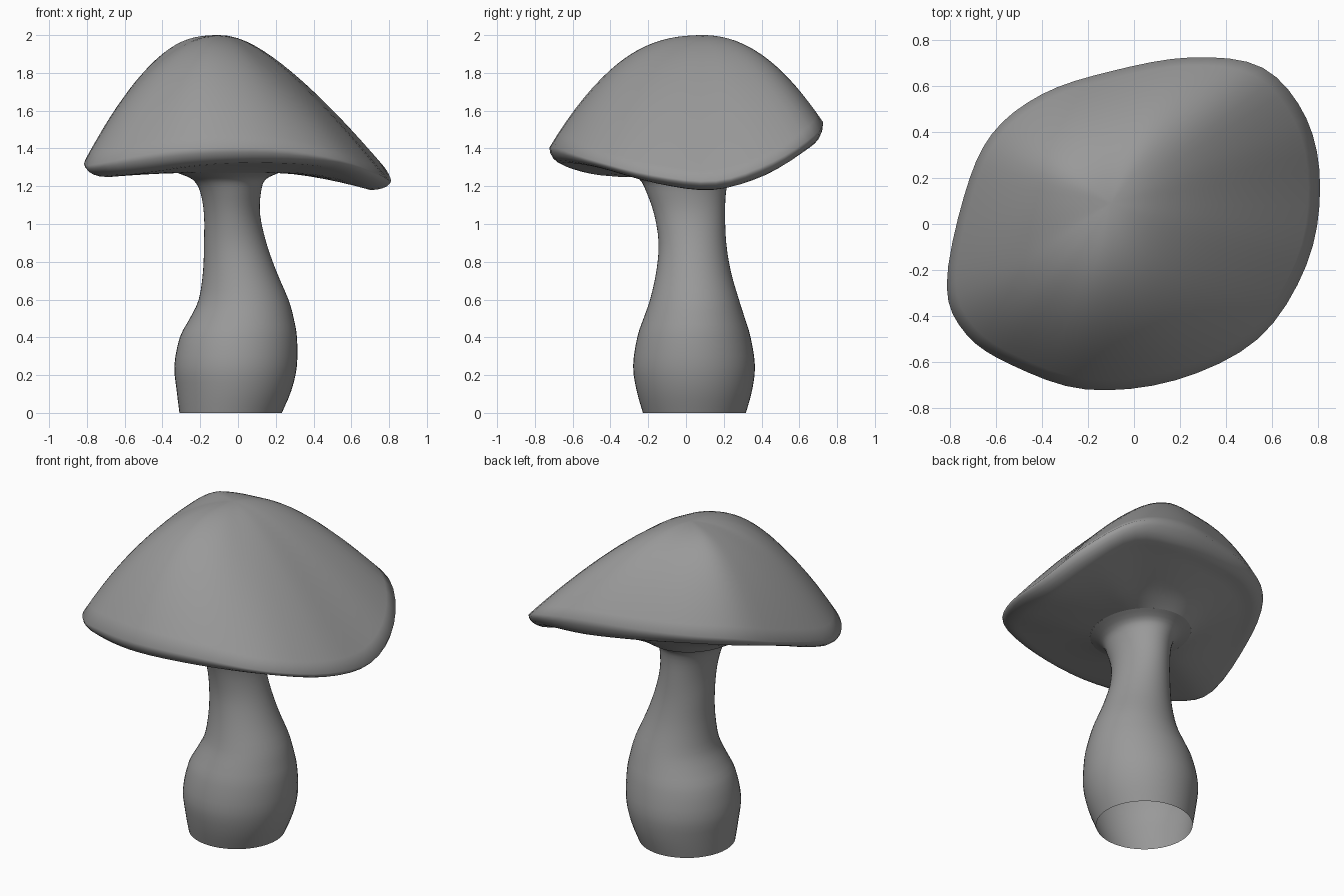
import bpy
import bmesh
import math
from mathutils import Vector

cube = bpy.data.objects.get("Cube")
if cube:
    bpy.data.objects.remove(cube, do_unlink=True)

grey = bpy.data.materials.new("plain grey")
grey.use_nodes = True
grey.diffuse_color = (0.32, 0.32, 0.32, 1)
grey.node_tree.nodes["Principled BSDF"].inputs["Base Color"].default_value = grey.diffuse_color


def spline(rows, steps, cyclic):
    """Smooth curve through rows of equal length, steps samples per span."""
    n = len(rows)
    pick = (lambda i: rows[i % n]) if cyclic else (lambda i: rows[min(max(i, 0), n - 1)])
    out = []
    for i in range(n if cyclic else n - 1):
        for s in range(steps):
            t = s / steps
            out.append([
                b + t / 2 * (c - a + t * (2 * a - 5 * b + 4 * c - d + t * (3 * b - a - 3 * c + d)))
                for a, b, c, d in zip(pick(i - 1), pick(i), pick(i + 1), pick(i + 2))])
    if not cyclic:
        out.append(list(rows[-1]))
    return out


def loft(name, rings, tip=None):
    """Skin closed rings into a smooth surface; an optional tip closes the last ring."""
    bm = bmesh.new()
    loops = [[bm.verts.new(p) for p in ring] for ring in rings]
    n = len(loops[0])
    for low, high in zip(loops, loops[1:]):
        for i in range(n):
            j = (i + 1) % n
            bm.faces.new((low[i], low[j], high[j], high[i]))
    if tip is not None:
        top = bm.verts.new(tip)
        for i in range(n):
            bm.faces.new((loops[-1][i], loops[-1][(i + 1) % n], top))
    for face in bm.faces:
        face.smooth = True
    mesh = bpy.data.meshes.new(name)
    bm.to_mesh(mesh)
    bm.free()
    mesh.materials.append(grey)
    obj = bpy.data.objects.new(name, mesh)
    bpy.context.scene.collection.objects.link(obj)
    return obj


def oval(section, angles):
    """Stem cross-section at the given angles."""
    z, left, right, front, back = section
    return [Vector(((left + right) / 2 + (right - left) / 2 * math.cos(a),
                    (front + back) / 2 + (back - front) / 2 * math.sin(a), z))
            for a in angles]


# Stem: height, then x and y limits; open at the foot
stem_sections = [
    (0, -.31, .232, -.228, .317), (.12, -.325, .283, -.262, .35),
    (.25, -.337, .312, -.28, .365), (.4, -.308, .312, -.258, .342),
    (.5, -.255, .295, -.225, .312), (.6, -.208, .267, -.19, .28),
    (.75, -.185, .203, -.157, .237), (.9, -.18, .15, -.145, .213),
    (1.05, -.18, .117, -.168, .207), (1.17, -.2, .122, -.21, .212),
    (1.235, -.24, .145, -.245, .235), (1.27, -.32, .215, -.31, .3)]
turn = [math.tau * i / 48 for i in range(48)]
loft("stem", [oval(s, turn) for s in spline(stem_sections, 3, False)])

# Cap rim: x, y, height of widest edge, height of lower lip, fullness of dome
rim_table = [
    (.81, .16, 1.23, 1.18, .2), (.75, .46, 1.33, 1.255, .25),
    (.56, .68, 1.47, 1.38, .45), (.25, .725, 1.54, 1.42, 1.05),
    (-.1, .665, 1.55, 1.45, 1.25), (-.4, .565, 1.55, 1.47, 1.45),
    (-.62, .39, 1.52, 1.45, 1.65), (-.74, .12, 1.43, 1.385, 1.35),
    (-.815, -.27, 1.32, 1.26, .95), (-.73, -.48, 1.32, 1.255, 1.05),
    (-.53, -.615, 1.36, 1.275, 1.3), (-.21, -.72, 1.4, 1.31, 1.45),
    (.18, -.68, 1.4, 1.32, 1.05), (.54, -.5, 1.34, 1.295, .35),
    (.75, -.18, 1.26, 1.215, .2)]
rim = spline(rim_table, 4, True)
apex = Vector((-.1, .09, 2))
soft = .32
tuck = .13


def dome(t, full):
    """Relative height: rounded cone blended with a paraboloid."""
    span = math.hypot(1, soft)
    cone = (span - math.hypot(t, soft)) / (span - soft)
    return cone + full * (1 - t * t - cone)


def under_ring(inset):
    """Underside ring between the lower lip and the stem flare."""
    neck = oval(stem_sections[-1], [math.atan2(r[1], r[0]) for r in rim])
    ring = []
    for (x, y, edge, lip, full), n in zip(rim, neck):
        p = Vector((x * (1 - tuck), y * (1 - tuck), lip)).lerp(n, inset)
        bend = .75 if lip > n.z else 1.5
        p.z = n.z + (lip - n.z) * (1 - inset) ** bend
        ring.append(p)
    return ring


def lip_ring(angle):
    """Quarter-round edge from the lower lip out to the rim."""
    ring = []
    for x, y, edge, lip, full in rim:
        out = 1 - tuck + tuck * math.sin(angle)
        ring.append(Vector((x * out, y * out, edge - (edge - lip) * math.cos(angle))))
    return ring


def dome_ring(t):
    ring = []
    for x, y, edge, lip, full in rim:
        p = apex.lerp(Vector((x, y, edge)), t)
        p.z = edge + (apex.z - edge) * dome(t, full)
        ring.append(p)
    return ring


# Cap: underside, rolled lip, then dome up to the apex
rings = [under_ring(1 - i / 6) for i in range(6)]
rings += [lip_ring(math.pi / 2 * i / 5) for i in range(6)]
rings += [dome_ring(1 - i / 18) for i in range(1, 18)]
loft("cap", rings, apex)
